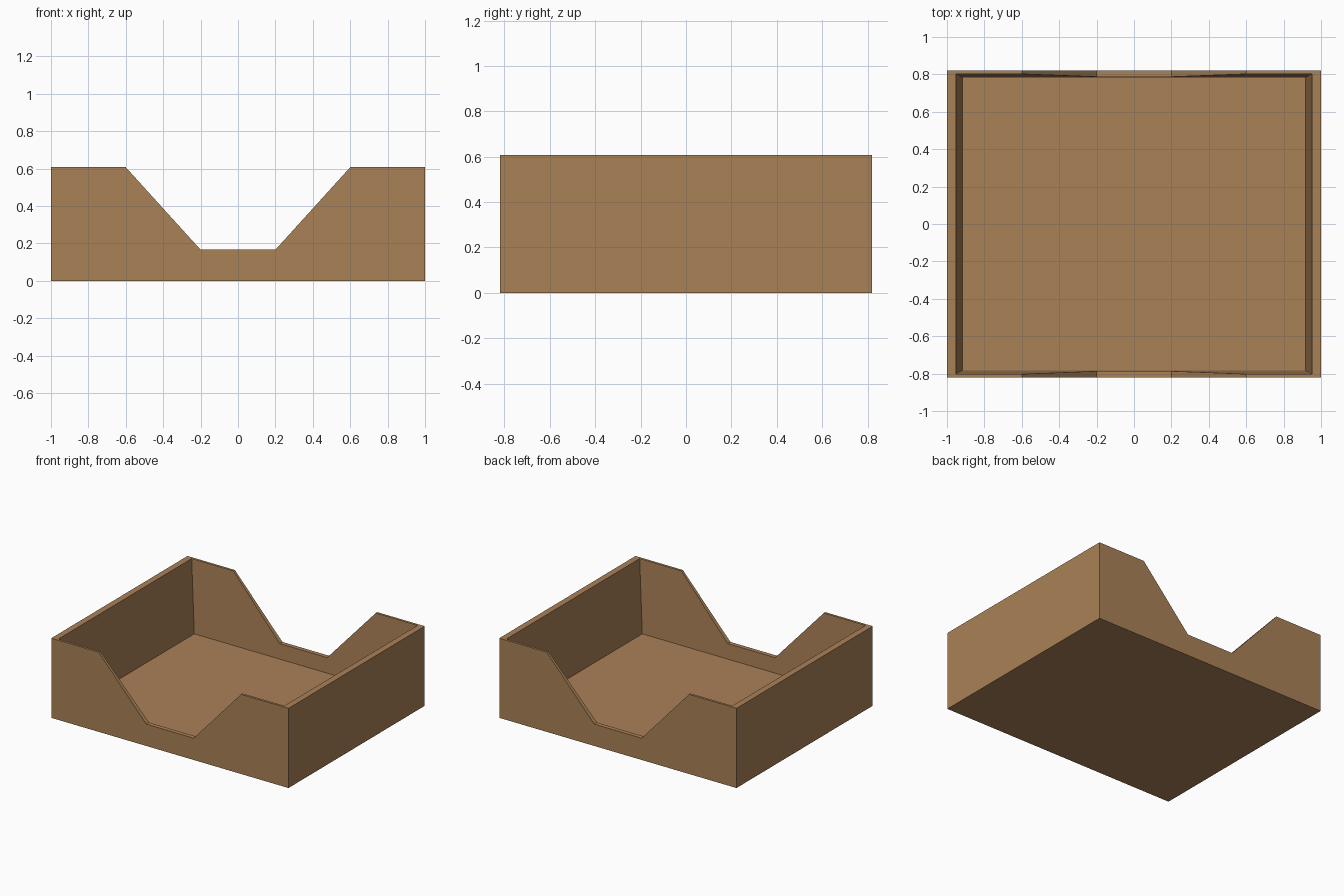
import bpy, bmesh

if "Cube" in bpy.data.objects:
    bpy.data.objects.remove(bpy.data.objects["Cube"])

H, FLOOR = 0.607, 0.05          # wall height, floor thickness
W, D = 1.0, 0.82                # outer half width and half depth

wood = bpy.data.materials.new("light_brown_wood")
wood.diffuse_color = (0.40, 0.22, 0.095, 1)
wood.use_nodes = True
wood.node_tree.nodes["Principled BSDF"].inputs["Base Color"].default_value = wood.diffuse_color


def loft(name, ring_a, ring_b):
    """Closed solid between two rings of equal point count."""
    bm = bmesh.new()
    a = [bm.verts.new(p) for p in ring_a]
    b = [bm.verts.new(p) for p in ring_b]
    bm.faces.new(a)
    bm.faces.new(b)
    n = len(a)
    for i in range(n):
        j = (i + 1) % n
        bm.faces.new((a[i], a[j], b[j], b[i]))
    bmesh.ops.recalc_face_normals(bm, faces=bm.faces)
    mesh = bpy.data.meshes.new(name)
    bm.to_mesh(mesh)
    bm.free()
    mesh.materials.append(wood)
    obj = bpy.data.objects.new(name, mesh)
    bpy.context.collection.objects.link(obj)
    return obj


def rect(hx, hy, z):
    return [(-hx, -hy, z), (hx, -hy, z), (hx, hy, z), (-hx, hy, z)]


# Tray body: notched front profile extruded from front to back
half = [(W, 0), (W, H), (0.6, H), (0.2, 0.166)]
profile = half + [(-x, z) for x, z in reversed(half)]
tray = loft("tray", [(x, -D, z) for x, z in profile],
            [(x, D, z) for x, z in profile])

# Tapered cavity: walls get thinner toward the rim
top = 0.8
grow = (top - FLOOR) / (H - FLOOR)
cavity = loft("cavity_cutter", rect(0.917, 0.783, FLOOR),
              rect(0.917 + 0.035 * grow, 0.783 + 0.019 * grow, top))
cavity.hide_render = True

cut = tray.modifiers.new("hollow", 'BOOLEAN')
cut.operation = 'DIFFERENCE'
cut.solver = 'EXACT'
cut.object = cavity
bpy.context.view_layer.objects.active = tray
bpy.ops.object.modifier_apply(modifier=cut.name)
bpy.data.objects.remove(cavity)
